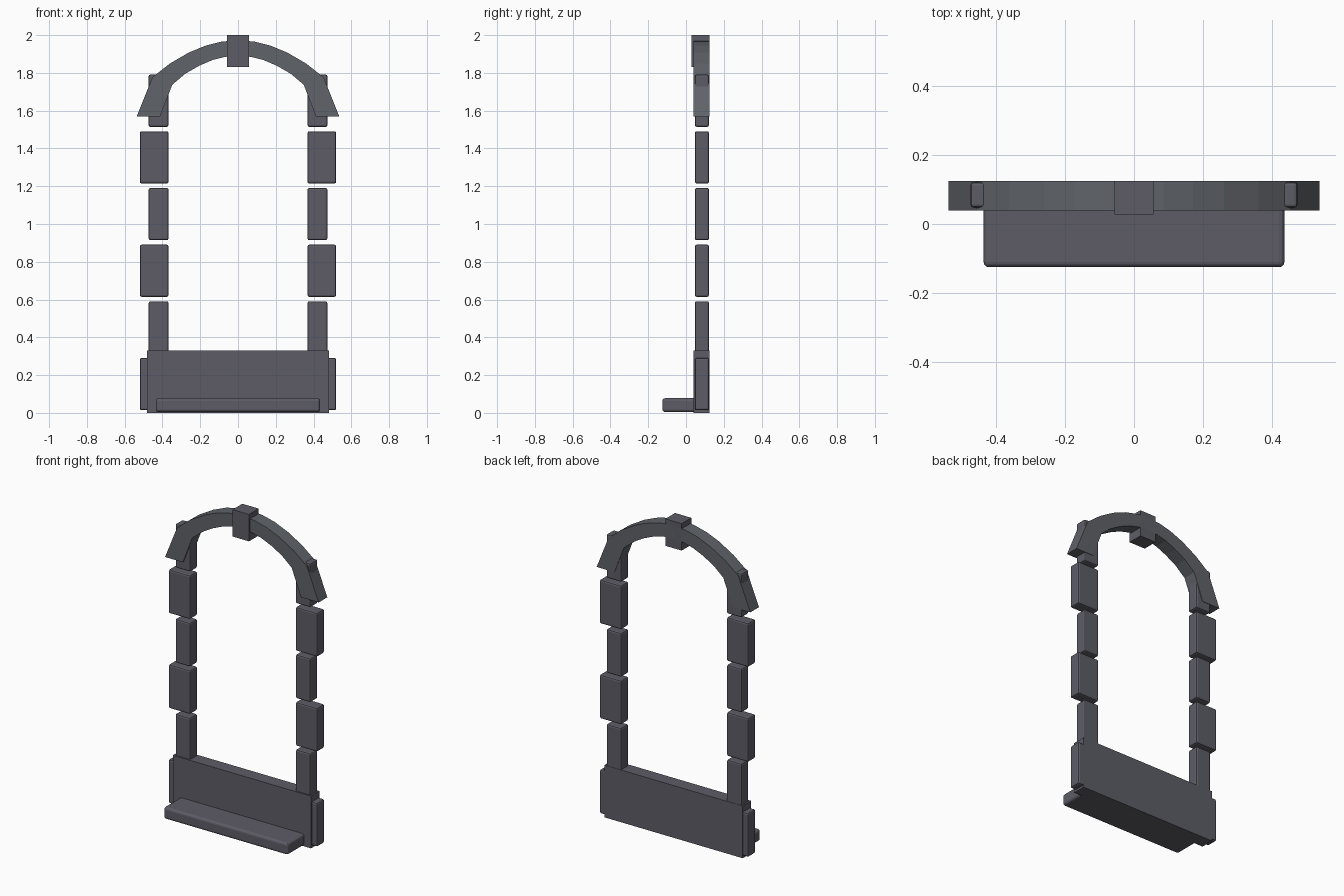
import bpy, bmesh

if "Cube" in bpy.data.objects:
    bpy.data.objects.remove(bpy.data.objects["Cube"])


def material(name, rgb):
    m = bpy.data.materials.new(name)
    m.diffuse_color = (*rgb, 1)
    m.use_nodes = True
    m.node_tree.nodes["Principled BSDF"].inputs["Base Color"].default_value = m.diffuse_color
    return m


STONE = material("dark_stone", (0.11, 0.108, 0.135))
TRIM = material("trim_stone", (0.115, 0.125, 0.14))


def finish(name, bm, mat, bevel=0, segments=2):
    bmesh.ops.recalc_face_normals(bm, faces=bm.faces)
    me = bpy.data.meshes.new(name)
    bm.to_mesh(me)
    bm.free()
    me.materials.append(mat)
    ob = bpy.data.objects.new(name, me)
    bpy.context.collection.objects.link(ob)
    if bevel:
        mod = ob.modifiers.new("Bevel", 'BEVEL')
        mod.width, mod.segments = bevel, segments
    return ob


def box(name, x, y, z, mat, bevel=0, segments=2):
    bm = bmesh.new()
    bmesh.ops.create_cube(bm, size=1)
    for v in bm.verts:
        v.co = [(a + b) / 2 + c * (b - a) for c, (a, b) in zip(v.co, (x, y, z))]
    return finish(name, bm, mat, bevel, segments)


# Side stones, alternating wide and narrow
for side, label in ((-1, "left"), (1, "right")):
    for i in range(6):
        outer = 0.52 if i % 2 == 0 else 0.473
        x = sorted((side * 0.368, side * outer))
        z0 = 0.014 + 0.3 * i
        box(f"{label}_jamb_stone_{i + 1}", x, (0.047, 0.122),
            (z0, z0 + 0.277), STONE, 0.01)

# Low wall panel and projecting sill
box("lower_panel", (-0.483, 0.483), (0.039, 0.124), (0, 0.33), STONE)
box("sill", (-0.435, 0.435), (-0.125, 0.10), (0.004, 0.078), STONE, 0.015, 3)

# Arch: matching outer and inner half profiles, mirrored into a band
outer = [(0.537, 1.568), (0.453, 1.777), (0.36, 1.850), (0.26, 1.908),
         (0.17, 1.945), (0.085, 1.966), (0, 1.972)]
inner = [(0.413, 1.568), (0.348, 1.737), (0.28, 1.795), (0.205, 1.838),
         (0.135, 1.868), (0.068, 1.885), (0, 1.89)]


def full(half):
    return half + [(-x, z) for x, z in half[-2::-1]]


bm = bmesh.new()
rows = [[bm.verts.new((x, 0.039, z)) for x, z in full(p)] for p in (outer, inner)]
for i in range(len(rows[0]) - 1):
    bm.faces.new((rows[0][i], rows[0][i + 1], rows[1][i + 1], rows[1][i]))
ext = bmesh.ops.extrude_face_region(bm, geom=bm.faces[:], use_keep_orig=True)
for v in ext["geom"]:
    if isinstance(v, bmesh.types.BMVert):
        v.co.y = 0.125
finish("arch", bm, TRIM)

# Keystone at the crown
box("keystone", (-0.057, 0.057), (0.028, 0.125), (1.83, 2.0), STONE)
